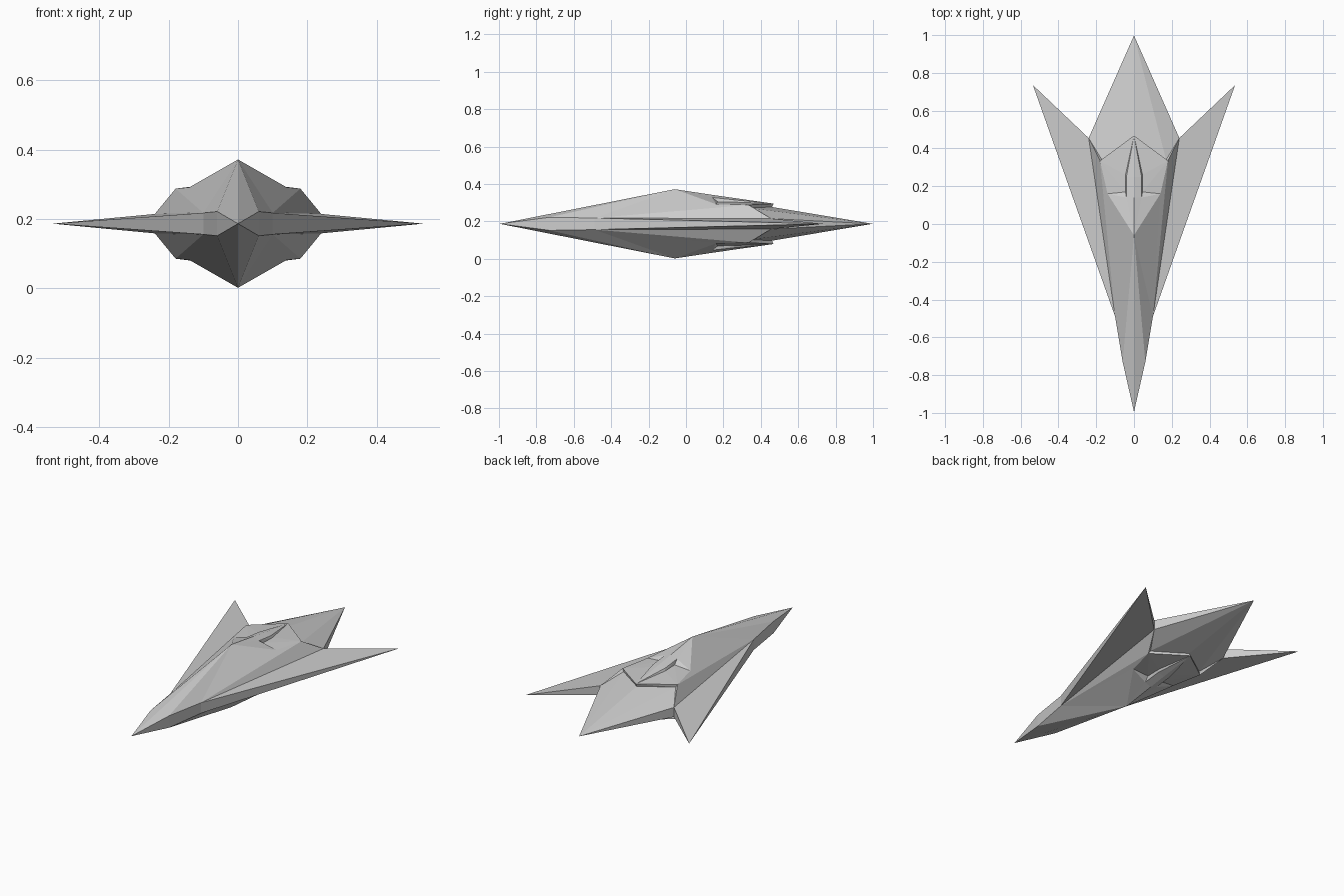
import bpy
from mathutils import Vector

if "Cube" in bpy.data.objects:
    bpy.data.objects.remove(bpy.data.objects["Cube"])

MID = 0.187  # height of the symmetry plane

# Key points of one quarter (right, upper), z measured from the symmetry plane
P = {
    "nose": (0, -0.995, 0),
    "cheek": (0.06, -0.73, 0.035), "cheek0": (0.06, -0.73, 0),
    "root": (0.10, -0.49, 0.031), "root0": (0.10, -0.49, 0),
    "peak": (0, -0.06, 0.185), "shoulder": (0.14, 0.16, 0.105),
    "corner": (0.18, 0.335, 0.101), "stern": (0, 0.468, 0.108),
    "notch": (0.24, 0.455, 0.028), "notch0": (0.24, 0.455, 0),
    "tip": (0.535, 0.735, 0), "tail": (0, 0.998, 0),
    "stern_lo": (0, 0.46, 0.09), "corner_lo": (0.17, 0.34, 0.085),
    "r1": (0, 0.14, 0.155), "r2": (0, 0.25, 0.139),
    "s1": (0.04, 0.14, 0.141), "s2": (0.04, 0.25, 0.129),
    "g1": (0.045, 0.17, 0.118), "g2": (0.045, 0.26, 0.116),
}


def part(name, facing, faces):
    """Faceted panels facing a given way, mirrored left/right and top/bottom."""
    used = sorted({k for f in faces for k in f.split()})
    polys = []
    for f in faces:
        keys = f.split()
        a, b, c = (Vector(P[k]) for k in keys[:3])
        if (b - a).cross(c - a).dot(Vector(facing)) < 0:
            keys.reverse()
        polys.append([used.index(k) for k in keys])
    me = bpy.data.meshes.new(name)
    me.from_pydata([P[k] for k in used], [], polys)
    ob = bpy.data.objects.new(name, me)
    bpy.context.collection.objects.link(ob)
    ob.location.z = MID
    m = ob.modifiers.new("mirror", 'MIRROR')
    m.use_axis = (True, False, True)
    m.merge_threshold = 0.0005


UP = (0, 0, 1)

# Long pointed nose rising to the peak
part("fore_hull", UP, ["nose cheek peak", "cheek root peak", "root shoulder peak"])

# Swept wings, their side edges and their trailing faces
part("wing_panels", UP, ["root corner shoulder", "root notch corner", "root tip notch"])
part("leading_edges", (1, -0.3, 0), ["nose cheek cheek0", "cheek root root0 cheek0",
                                     "root tip root0"])
part("trailing_edges", (-0.7, 1, 0), ["notch tip notch0"])

# Deck behind the peak, with a raised spine and shallow recesses beside it
part("rear_deck", UP, ["peak s1 r1", "peak shoulder s1", "s1 shoulder g1",
                       "shoulder corner g1", "g1 corner g2", "corner stern g2",
                       "r1 s1 s2 r2", "r2 s2 stern"])
part("spine_sides", (1, 0, 0), ["s1 g1 g2", "s1 g2 s2", "s2 g2 stern"])

# Thin step at the back of the deck
part("deck_step", (0.3, 1, 0), ["stern corner corner_lo", "stern corner_lo stern_lo",
                                "corner notch corner_lo"])

# Pointed tail
part("tail_panels", UP, ["stern_lo corner_lo tail", "corner_lo notch tail"])
part("tail_sides", (1, 0.5, 0), ["notch notch0 tail"])
